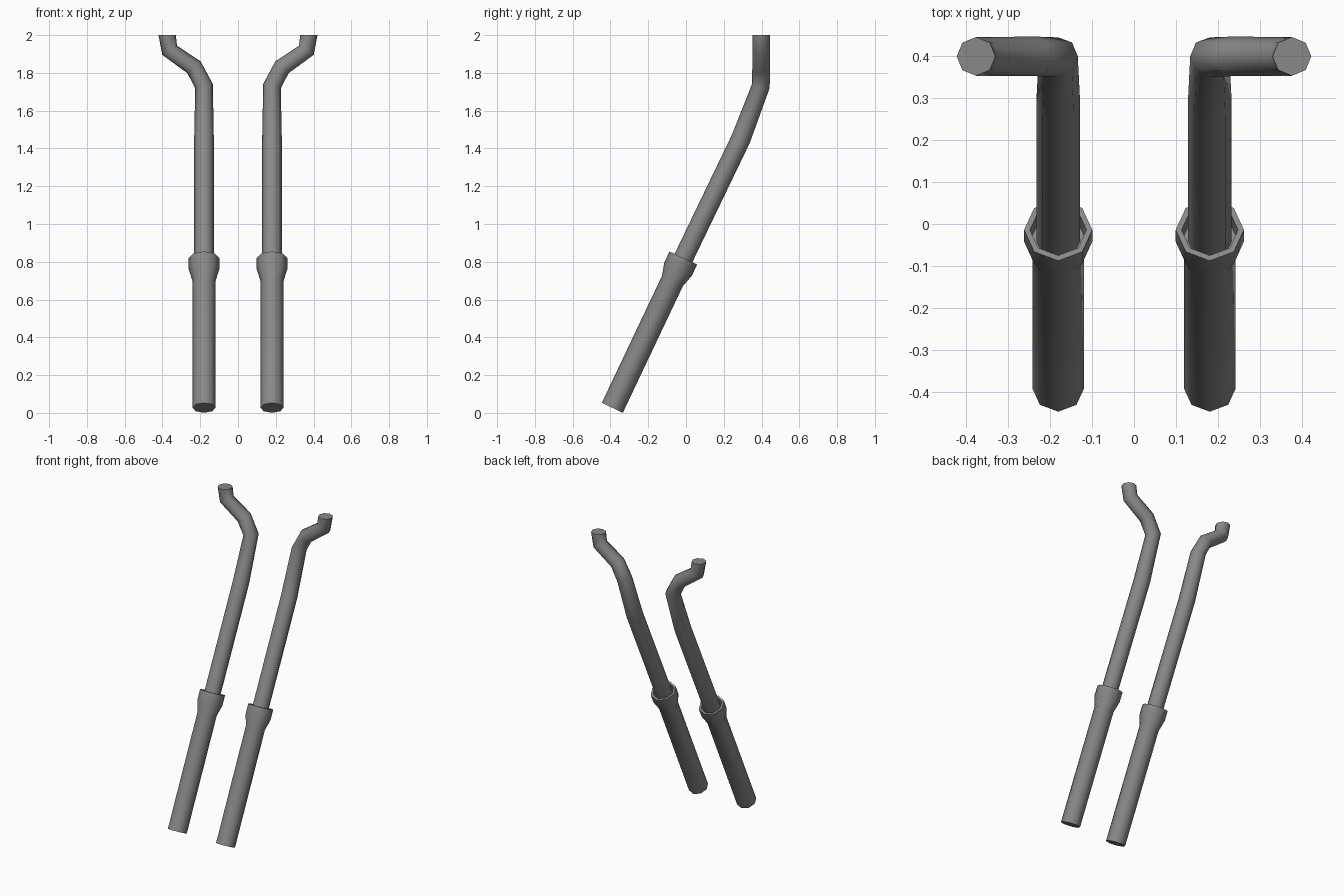
import bpy
import bmesh
import math
from mathutils import Vector

SIDES = 8

cube = bpy.data.objects.get("Cube")
if cube:
    bpy.data.objects.remove(cube, do_unlink=True)

metal = bpy.data.materials.new("grey_metal")
metal.use_nodes = True
GREY = (0.25, 0.25, 0.25, 1)
metal.diffuse_color = GREY
metal.node_tree.nodes["Principled BSDF"].inputs["Base Color"].default_value = GREY


def sweep(name, stations, end_tangent=None):
    """Skin octagonal rings given as (centre, radius, tangent), capping both ends."""
    bm = bmesh.new()
    rings = []
    for centre, radius, tangent in stations:
        u = (Vector((1, 0, 0)) - tangent * tangent.x).normalized()
        v = tangent.cross(u)
        angles = [math.tau * i / SIDES for i in range(SIDES)]
        rings.append([bm.verts.new(centre + radius * (u * math.cos(a) + v * math.sin(a)))
                      for a in angles])
    for a, b in zip(rings, rings[1:]):
        for i in range(SIDES):
            j = (i + 1) % SIDES
            bm.faces.new((a[i], a[j], b[j], b[i]))
    bm.faces.new(list(reversed(rings[0])))
    bm.faces.new(rings[-1])
    bmesh.ops.recalc_face_normals(bm, faces=bm.faces)
    mesh = bpy.data.meshes.new(name)
    bm.to_mesh(mesh)
    bm.free()
    mesh.materials.append(metal)
    obj = bpy.data.objects.new(name, mesh)
    bpy.context.collection.objects.link(obj)
    bpy.ops.object.select_all(action='DESELECT')
    obj.select_set(True)
    bpy.context.view_layer.objects.active = obj
    bpy.ops.object.shade_smooth_by_angle(angle=math.radians(50))
    return obj


def path_tangents(points):
    """Bisecting tangent at each bend; the last ring stays level."""
    steps = [(b - a).normalized() for a, b in zip(points, points[1:])]
    inner = [(a + b).normalized() for a, b in zip(steps, steps[1:])]
    return [steps[0]] + inner + [Vector((0, 0, 1))]


for side, label in ((1, "left"), (-1, "right")):
    # Flared sleeve with a recessed mouth: (distance along axis, radius)
    base = Vector((side * 0.18, -0.39, 0.027))
    mouth = Vector((side * 0.18, -0.014, 0.82))
    axis = (mouth - base).normalized()
    length = (mouth - base).length
    profile = [(0, 0.0615), (length - 0.135, 0.0615), (length - 0.065, 0.081),
               (length, 0.081), (length, 0.067), (length - 0.06, 0.067)]
    sweep(label + "_sleeve", [(base + axis * d, r, axis) for d, r in profile])

    # Bent rod rising from the sleeve and kinking outward
    bends = [(0.18, 0.29, 1.45), (0.18, 0.396, 1.73), (0.233, 0.398, 1.83),
             (0.362, 0.398, 1.92), (0.375, 0.398, 2.0)]
    points = [mouth - axis * 0.1] + [Vector((side * x, y, z)) for x, y, z in bends]
    radii = [0.052, 0.052, 0.048, 0.047, 0.046, 0.046]
    sweep(label + "_rod", list(zip(points, radii, path_tangents(points))))
